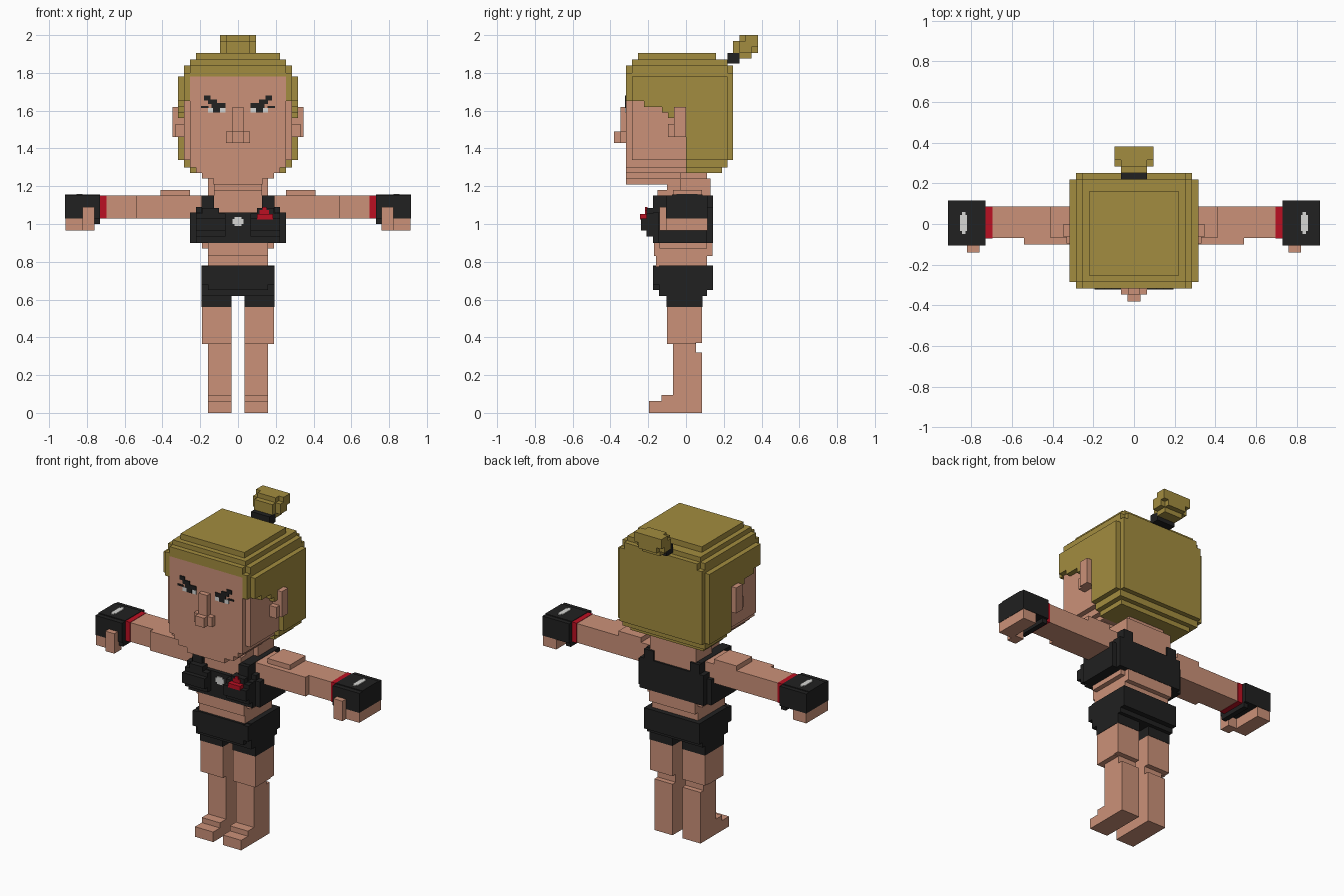
import bpy, bmesh


def material(name, rgb):
    m = bpy.data.materials.new(name)
    m.diffuse_color = (*rgb, 1)
    return m


SKIN = material("skin", (0.60, 0.285, 0.19))
HAIR = material("blond_hair", (0.365, 0.265, 0.05))
BLACK = material("black_cloth", (0.015, 0.015, 0.015))
RED = material("red_trim", (0.50, 0.005, 0.016))
WHITE = material("white_detail", (0.68, 0.68, 0.66))


def part(name, mat, boxes, mirror=False):
    """One object from boxes (x0, x1, y0, y1, z0, z1), optionally mirrored in x."""
    bm = bmesh.new()
    if mirror:
        boxes = boxes + [(-b[1], -b[0], *b[2:]) for b in boxes]
    for x0, x1, y0, y1, z0, z1 in boxes:
        vs = bmesh.ops.create_cube(bm, size=1)["verts"]
        for v in vs:
            v.co = ((x0 + x1) / 2 + v.co.x * (x1 - x0),
                    (y0 + y1) / 2 + v.co.y * (y1 - y0),
                    (z0 + z1) / 2 + v.co.z * (z1 - z0))
    me = bpy.data.meshes.new(name)
    bm.to_mesh(me)
    bm.free()
    me.materials.append(mat)
    ob = bpy.data.objects.new(name, me)
    bpy.context.collection.objects.link(ob)


def centred(*rows):
    """Rows (half width, y0, y1, z0, z1) as boxes centred on x = 0."""
    return [(-r[0], *r) for r in rows]


# Head: stepped face, ears and nose
part("face", SKIN, centred(
    (.253, -.317, 0, 1.30, 1.78), (.285, -.285, 0, 1.34, 1.65),
    (.222, -.317, 0, 1.27, 1.30), (.19, -.317, -.03, 1.24, 1.27),
    (.13, -.317, -.06, 1.21, 1.24)))
part("ears", SKIN, [(.28, .348, -.063, 0, 1.46, 1.62), (.28, .332, -.095, 0, 1.46, 1.53)], True)
part("nose", SKIN, centred(
    (.03, -.348, -.31, 1.49, 1.62), (.063, -.348, -.31, 1.43, 1.49),
    (.031, -.38, -.31, 1.43, 1.49)))

# Eyes as thin plates on the face
F = -.317
part("eyebrows", BLACK, [
    (.145, .18, F - .006, F, 1.655, 1.68), (.11, .16, F - .006, F, 1.635, 1.66),
    (.065, .14, F - .006, F, 1.615, 1.64), (.155, .195, F - .006, F, 1.615, 1.625)], True)
part("pupils", BLACK, [(.095, .132, F - .006, F, 1.59, 1.62)], True)
part("eye_whites", WHITE, [(.065, .095, F - .005, F, 1.59, 1.615),
                           (.132, .16, F - .005, F, 1.59, 1.615)], True)

# Hair: back block, stepped cap and side curtains
part("hair_back", HAIR, centred(
    (.317, 0, .22, 1.34, 1.78), (.285, 0, .25, 1.34, 1.80),
    (.285, 0, .22, 1.30, 1.84), (.253, 0, .19, 1.27, 1.84)))
part("hair_cap", HAIR, centred(
    (.285, -.285, .22, 1.78, 1.84), (.253, -.317, .25, 1.78, 1.84),
    (.253, -.285, .22, 1.84, 1.87), (.222, -.253, .16, 1.87, 1.905)))
part("hair_sides", HAIR, [
    (.253, .285, -.317, 0, 1.65, 1.80), (.28, .317, -.285, 0, 1.65, 1.78),
    (.28, .317, -.222, 0, 1.62, 1.65), (.28, .317, -.127, 0, 1.59, 1.62),
    (.28, .317, -.095, 0, 1.56, 1.59)], True)
part("hair_tie", BLACK, centred((.063, .22, .283, 1.85, 1.905)))
part("hair_bun", HAIR, centred(
    (.063, .25, .30, 1.90, 1.97), (.095, .283, .35, 1.905, 1.97),
    (.063, .283, .38, 1.905, 2.0), (.095, .315, .38, 1.94, 2.0),
    (.063, .283, .348, 1.875, 1.91)))

# Neck, torso and waist
part("neck", SKIN, centred((.127, -.10, .11, 1.08, 1.29), (.16, -.03, .13, 1.12, 1.24)))
part("chest", SKIN, centred(
    (.19, -.13, .12, 1.02, 1.12), (.127, -.15, .13, 1.02, 1.18)))
part("waist", SKIN, centred(
    (.16, -.16, .11, .77, .84), (.16, -.17, .14, .83, .91), (.19, -.14, .11, .87, .91)))

# Sports top with straps and cups
part("top_band", BLACK, centred(
    (.222, -.175, .142, .90, 1.06), (.253, -.145, .11, .90, 1.06), (.222, -.14, .142, 1.06, 1.09)))
part("top_straps", BLACK, [
    (.127, .192, -.175, -.10, 1.05, 1.15), (.127, .192, .08, .142, 1.05, 1.15),
    (.13, .192, -.15, .12, 1.12, 1.152)], True)
part("top_cups", BLACK, [(.065, .222, -.238, -.16, .965, 1.03),
                         (.065, .222, -.21, -.16, .935, 1.055),
                         (.10, .19, -.21, -.16, 1.05, 1.085)], True)
part("top_emblem", RED, [(.10, .185, -.244, -.205, 1.025, 1.052),
                         (.115, .165, -.216, -.205, 1.05, 1.075),
                         (.13, .15, -.216, -.205, 1.07, 1.09)])
part("top_clasp", WHITE, [(-.03, .03, -.181, -.17, 1.0, 1.027),
                          (-.018, .018, -.181, -.17, .99, 1.037)])

# Shorts
part("shorts", BLACK, centred(
    (.192, -.142, .11, .62, .78), (.192, -.11, .142, .65, .78), (.16, -.174, .142, .65, .78),
    (.192, -.174, .10, .68, .775)))
part("shorts_legs", BLACK, [(.034, .192, -.103, .087, .56, .63)], True)

# Legs and feet
part("legs", SKIN, [
    (.034, .19, -.10, .085, .37, .56), (.034, .16, -.07, .053, .32, .38),
    (.034, .16, -.07, .085, 0, .32), (.034, .19, -.10, .05, .365, .40)], True)
part("feet", SKIN, [(.034, .16, -.197, -.06, 0, .063),
                    (.034, .16, -.13, -.06, .06, .095)], True)

# Arms, stretched sideways
part("shoulders", SKIN, [(.253, .41, -.07, .085, 1.03, 1.18)], True)
part("arms", SKIN, [(.19, .54, -.102, .085, 1.03, 1.15),
                    (.54, .70, -.07, .085, 1.03, 1.15)], True)
part("wrist_bands", RED, [(.697, .732, -.072, .087, 1.028, 1.152)], True)

# Gloves, fingers and knuckle plates
part("gloves", BLACK, [(.73, .915, -.075, .087, 1.028, 1.155),
                       (.73, .915, -.105, .115, 1.028, 1.15),
                       (.73, .762, -.095, .10, 1.0, 1.03)], True)
part("fingers", SKIN, [(.82, .913, -.103, .113, .965, 1.028)], True)
part("thumbs", SKIN, [(.76, .822, -.14, -.07, .965, 1.09)], True)
part("knuckle_plates", WHITE, [(.822, .855, -.035, .045, 1.15, 1.16),
                               (.83, .847, -.05, .06, 1.15, 1.16)], True)
